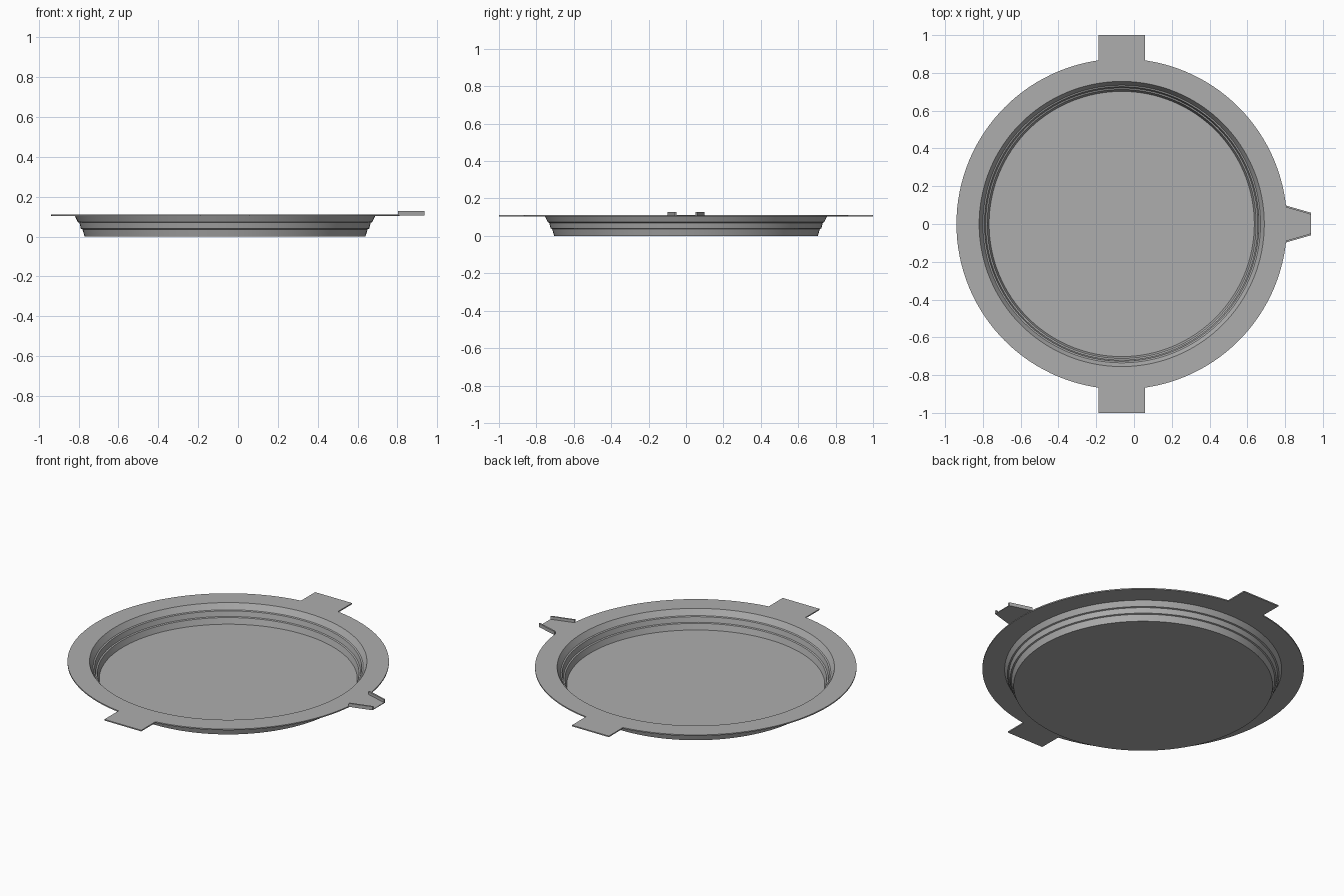
import bpy, bmesh, math

if "Cube" in bpy.data.objects:
    bpy.data.objects.remove(bpy.data.objects["Cube"])

CX = -0.065            # centre of the round pan
R_RIM = 0.875          # outer rim radius
Z0, Z1 = 0.104, 0.111  # underside and top of the rim
SEG = 128

grey = bpy.data.materials.new("plain grey")
grey.diffuse_color = (0.42, 0.42, 0.42, 1)
grey.use_nodes = True
grey.node_tree.nodes["Principled BSDF"].inputs["Base Color"].default_value = grey.diffuse_color


def finish(name, bm):
    bmesh.ops.recalc_face_normals(bm, faces=bm.faces)
    mesh = bpy.data.meshes.new(name)
    bm.to_mesh(mesh)
    bm.free()
    mesh.materials.append(grey)
    obj = bpy.data.objects.new(name, mesh)
    bpy.context.collection.objects.link(obj)
    return obj


def prism(name, outline, z_low, z_high):
    """Flat plate from an outline in plan."""
    bm = bmesh.new()
    face = bm.faces.new([bm.verts.new((x, y, z_low)) for x, y in outline])
    top = bmesh.ops.extrude_face_region(bm, geom=[face])
    for v in top["geom"]:
        if isinstance(v, bmesh.types.BMVert):
            v.co.z = z_high
    return finish(name, bm)


def rim_arc(a0, a1, n=8):
    """Points along the rim edge, tucked just inside it."""
    r = R_RIM - 0.001
    return [(CX + r * math.cos(a0 + (a1 - a0) * i / n),
             r * math.sin(a0 + (a1 - a0) * i / n)) for i in range(n + 1)]


# Pan: closed thin-walled profile (radius, height), with two stepped ridges
outside = [(0.705, 0), (0.716, 0.037), (0.724, 0.040), (0.731, 0.070),
           (0.739, 0.073), (0.754, Z0), (R_RIM, Z0)]
inside = [(R_RIM, Z1), (0.755, Z1), (0.735, 0.077), (0.727, 0.074),
          (0.720, 0.044), (0.712, 0.041), (0.702, 0.006)]
profile = outside + inside
bm = bmesh.new()
rings = [[bm.verts.new((CX + r * math.cos(2 * math.pi * i / SEG),
                        r * math.sin(2 * math.pi * i / SEG), z))
          for i in range(SEG)] for r, z in profile]
for a, b in zip(rings, rings[1:]):
    for i in range(SEG):
        j = (i + 1) % SEG
        bm.faces.new((a[i], a[j], b[j], b[i]))
bm.faces.new(rings[0])    # underside of the floor
bm.faces.new(rings[-1])   # top of the floor
pan = finish("pan", bm)
bpy.context.view_layer.objects.active = pan
pan.select_set(True)
bpy.ops.object.shade_smooth_by_angle(angle=math.radians(25))

# Two flat grip tabs, front and back
HALF = 0.1225
half_angle = math.asin(HALF / R_RIM)
for name, side in (("back_tab", 1), ("front_tab", -1)):
    mid = side * math.pi / 2
    arc = rim_arc(mid - side * half_angle, mid + side * half_angle)
    prism(name, arc + [(CX - HALF, side), (CX + HALF, side)], Z0, Z1)

# Tapered pouring spout: floor and two upright side walls
X_IN, X_OUT, Y_IN, Y_OUT, WALL = 0.804, 0.936, 0.098, 0.060, 0.010
spout_angle = math.asin(Y_IN / R_RIM)
prism("spout_floor", rim_arc(spout_angle, -spout_angle)
      + [(X_OUT, -Y_OUT), (X_OUT, Y_OUT)], Z0 + 0.003, Z1)
for name, s in (("spout_wall_back", 1), ("spout_wall_front", -1)):
    prism(name, [(X_IN, s * Y_IN), (X_OUT, s * Y_OUT),
                 (X_OUT, s * (Y_OUT - WALL)), (X_IN, s * (Y_IN - WALL))],
          Z0 + 0.003, 0.128)
